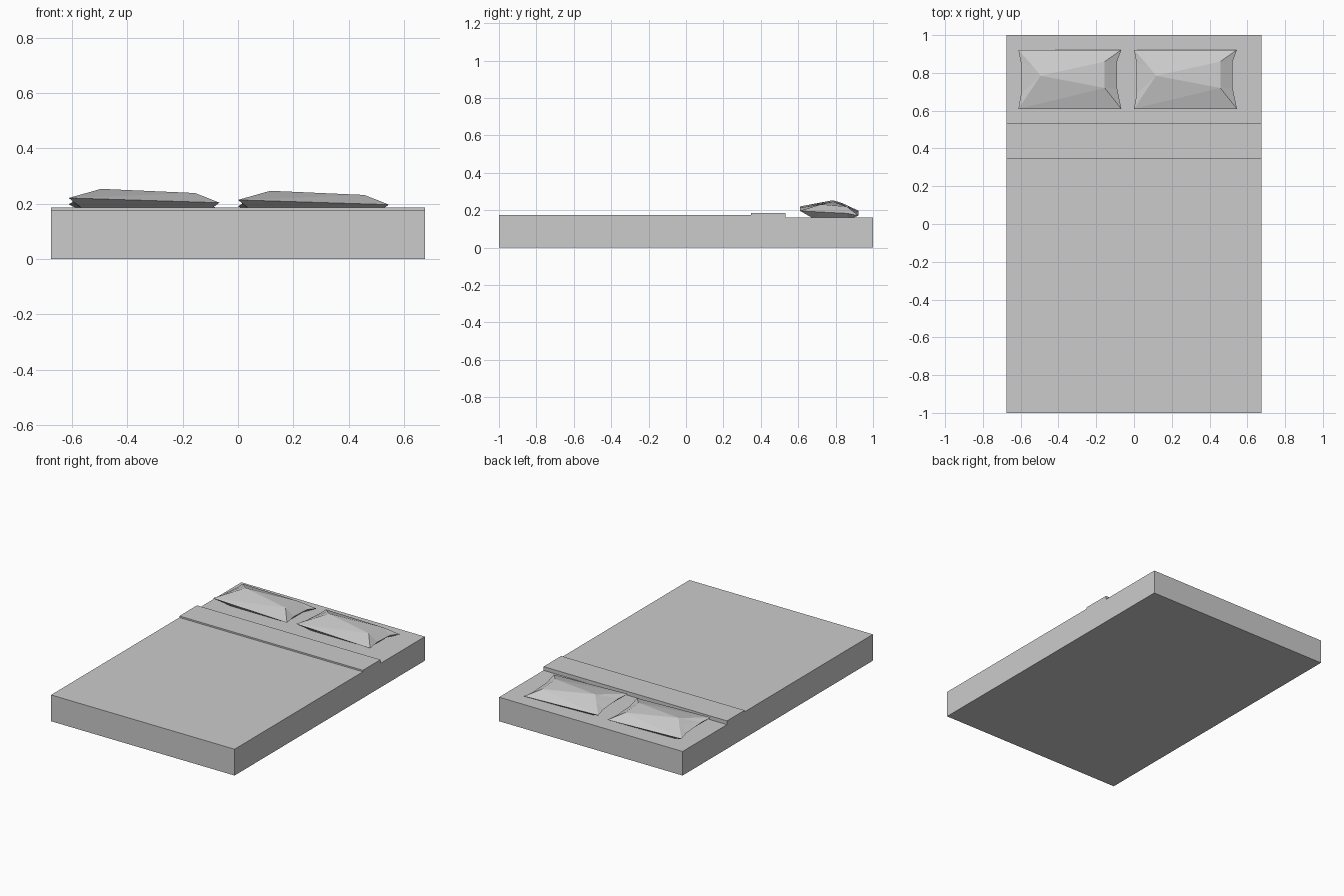
import bpy, bmesh

cube = bpy.data.objects.get("Cube")
if cube:
    bpy.data.objects.remove(cube, do_unlink=True)

# One plain fabric colour
fabric = bpy.data.materials.new("light_grey_fabric")
fabric.use_nodes = True
colour = (0.6, 0.6, 0.6, 1.0)
fabric.diffuse_color = colour
bsdf = fabric.node_tree.nodes["Principled BSDF"]
bsdf.inputs["Base Color"].default_value = colour
bsdf.inputs["Roughness"].default_value = 0.9

HALF_WIDTH = 0.675


def finish(name, bm):
    bmesh.ops.recalc_face_normals(bm, faces=bm.faces)
    mesh = bpy.data.meshes.new(name)
    bm.to_mesh(mesh)
    bm.free()
    mesh.materials.append(fabric)
    ob = bpy.data.objects.new(name, mesh)
    bpy.context.collection.objects.link(ob)
    return ob


def slab(name, y0, y1, z0, z1):
    """Full-width box between two y and two z values."""
    bm = bmesh.new()
    bmesh.ops.create_cube(bm, size=1)
    for v in bm.verts:
        v.co.x *= 2 * HALF_WIDTH
        v.co.y = y1 if v.co.y > 0 else y0
        v.co.z = z1 if v.co.z > 0 else z0
    return finish(name, bm)


# Mattress, blanket and the turned-back fold of the sheet
slab("mattress", -1.0, 1.0, 0.0, 0.16)
slab("blanket", -1.0, 0.348, 0.16, 0.175)
slab("sheet_fold", 0.348, 0.533, 0.16, 0.185)

# Pillow: a pinched seam outline, a faceted crown and a flat underside
SEAM = [(-.612, .61, .22), (-.067, .61, .203), (-.09, .72, .197), (-.09, .86, .19),
        (-.067, .922, .178), (-.612, .922, .197), (-.598, .85, .205), (-.598, .69, .215)]
CROWN = [(-.495, .785, .253), (-.535, .835, .238), (-.155, .72, .238), (-.155, .86, .226)]
BASE = [(-.53, .69, .157), (-.13, .69, .157), (-.13, .87, .157), (-.53, .87, .157)]
FACES = [
    # crown
    (0, 1, 10), (0, 10, 8), (1, 2, 10), (2, 3, 11, 10), (3, 4, 11), (4, 5, 11),
    (11, 5, 8), (10, 11, 8), (5, 9, 8), (5, 6, 9), (6, 7, 9), (7, 8, 9), (7, 0, 8),
    # underside
    (0, 12, 13, 1), (1, 13, 2), (2, 13, 14, 3), (3, 14, 4), (4, 14, 15, 5),
    (5, 15, 6), (6, 15, 12, 7), (7, 12, 0), (12, 15, 14, 13)]


def pillow(name, dx, dz):
    bm = bmesh.new()
    verts = [bm.verts.new((x + dx, y, z + dz)) for x, y, z in SEAM + CROWN + BASE]
    for f in FACES:
        bm.faces.new([verts[i] for i in f])
    return finish(name, bm)


pillow("right_pillow", 0.0, 0.0)
pillow("left_pillow", 0.612, -0.007)
